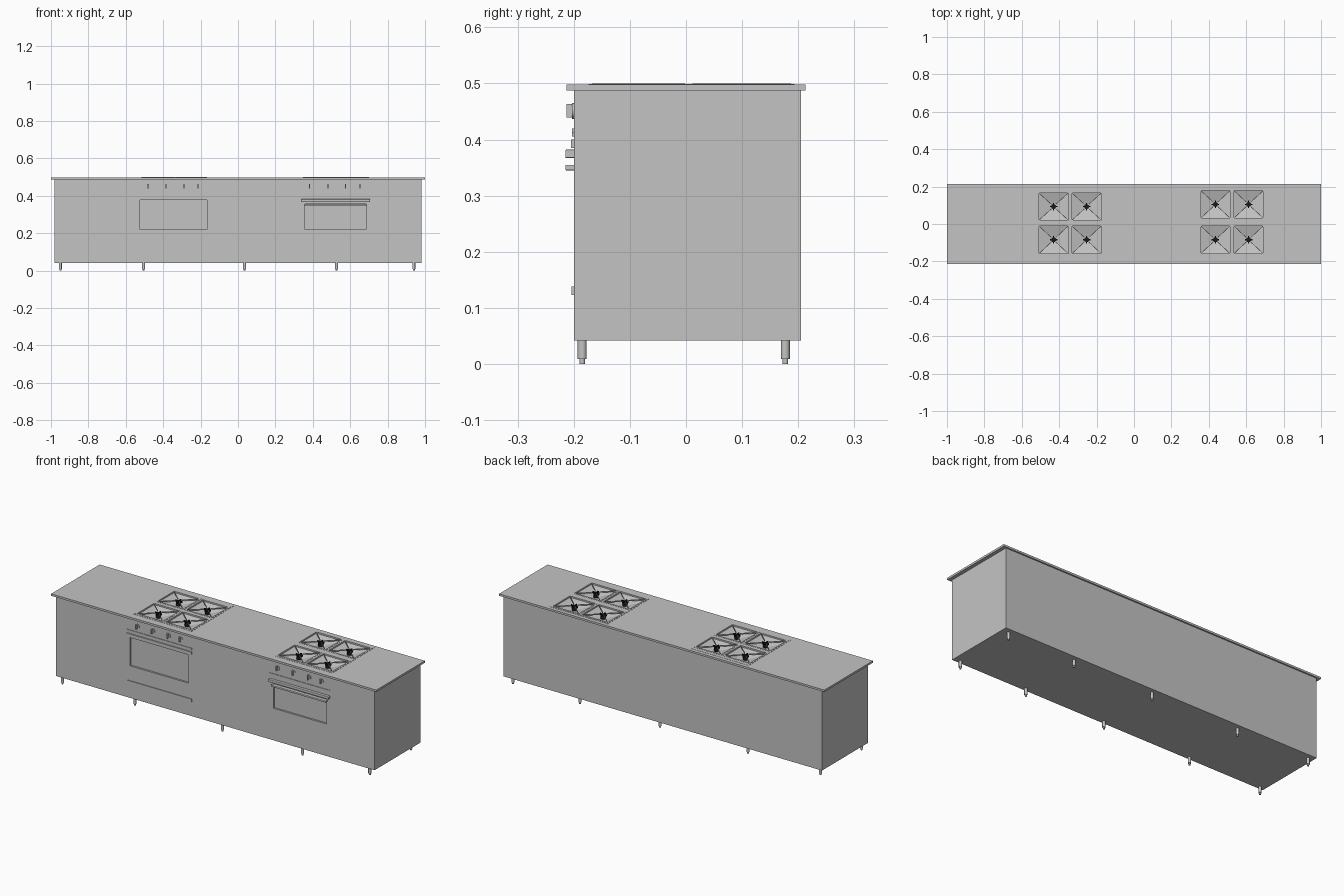
import bpy, bmesh, math
from mathutils import Matrix, Vector

if "Cube" in bpy.data.objects:
    bpy.data.objects.remove(bpy.data.objects["Cube"], do_unlink=True)


def material(name, rgb):
    m = bpy.data.materials.new(name)
    m.use_nodes = True
    m.diffuse_color = (*rgb, 1)
    m.node_tree.nodes["Principled BSDF"].inputs["Base Color"].default_value = (*rgb, 1)
    return m


STEEL = material("brushed steel grey", (0.55, 0.55, 0.55))
BLACK = material("burner black", (0.01, 0.01, 0.01))


def finish(name, bm, mat=STEEL, smooth=False):
    bmesh.ops.recalc_face_normals(bm, faces=bm.faces)
    me = bpy.data.meshes.new(name)
    bm.to_mesh(me)
    bm.free()
    me.materials.append(mat)
    ob = bpy.data.objects.new(name, me)
    bpy.context.collection.objects.link(ob)
    if smooth:
        bpy.ops.object.select_all(action="DESELECT")
        ob.select_set(True)
        bpy.context.view_layer.objects.active = ob
        bpy.ops.object.shade_smooth_by_angle(angle=math.radians(40))
    return ob


def add_box(bm, x0, x1, y0, y1, z0, z1):
    mat = Matrix.Translation(((x0 + x1) / 2, (y0 + y1) / 2, (z0 + z1) / 2))
    return bmesh.ops.create_cube(bm, size=1, matrix=mat @ Matrix.Diagonal((x1 - x0, y1 - y0, z1 - z0, 1)))


def add_cylinder(bm, centre, r, depth, rot=Matrix(), sides=16):
    bmesh.ops.create_cone(bm, cap_ends=True, segments=sides, radius1=r, radius2=r,
                          depth=depth, matrix=Matrix.Translation(centre) @ rot)


def add_blade(bm, a, b, width, z0, z1):
    """Upright bar running between two plan points."""
    d = Vector(b) - Vector(a)
    mid = (Vector(a) + Vector(b)) / 2
    mat = Matrix.Translation((mid.x, mid.y, (z0 + z1) / 2)) @ Matrix.Rotation(math.atan2(d.y, d.x), 4, "Z")
    bmesh.ops.create_cube(bm, size=1, matrix=mat @ Matrix.Diagonal((d.length, width, z1 - z0, 1)))


def add_slab(bm, outer, holes, w0, w1, upright=False):
    """Rectangular plate with rectangular openings, lying flat or facing the front."""
    us = sorted({outer[0], outer[1], *[u for h in holes for u in h[:2]]})
    vs = sorted({outer[2], outer[3], *[v for h in holes for v in h[2:]]})

    def place(u, v, w):
        return (u, w, v) if upright else (u, v, w)

    verts = {(u, v): bm.verts.new(place(u, v, w0)) for u in us for v in vs}
    faces = []
    for ua, ub in zip(us, us[1:]):
        for va, vb in zip(vs, vs[1:]):
            cu, cv = (ua + ub) / 2, (va + vb) / 2
            if not any(h[0] < cu < h[1] and h[2] < cv < h[3] for h in holes):
                faces.append(bm.faces.new([verts[p] for p in ((ua, va), (ub, va), (ub, vb), (ua, vb))]))
    out = bmesh.ops.extrude_face_region(bm, geom=faces, use_keep_orig=True)
    move = [g for g in out["geom"] if isinstance(g, bmesh.types.BMVert)]
    bmesh.ops.translate(bm, verts=move, vec=place(0, 0, w1 - w0))
    bmesh.ops.delete(bm, geom=[v for v in bm.verts if not v.link_faces], context="VERTS")


# Hob layout: outer rim and the four burner cells of each
RIMS = [(-0.52, -0.163, -0.174, 0.193), (0.345, 0.703, -0.174, 0.193)]
BACK_ROWS = [(0.013, 0.173), (0.024, 0.186)]
FRONT_ROW = (-0.166, -0.003)
hobs = []
for rim, back in zip(RIMS, BACK_ROWS):
    mid = (rim[0] + rim[1]) / 2
    columns = [(rim[0] + 0.004, mid - 0.002), (mid + 0.002, rim[1] - 0.004)]
    hobs.append([(*c, *r) for c in columns for r in (FRONT_ROW, back)])
cells = hobs[0] + hobs[1]

# Worktop with burner openings
bm = bmesh.new()
add_slab(bm, (-1, 1, -0.213, 0.213), cells, 0.487, 0.498)
finish("worktop", bm)

# Cabinet box, open under the worktop
bm = bmesh.new()
add_box(bm, -0.98, 0.98, -0.19, 0.205, 0.042, 0.487)
bm.faces.ensure_lookup_table()
top = max(bm.faces, key=lambda f: f.calc_center_median().z)
bmesh.ops.delete(bm, geom=[top], context="FACES_ONLY")
finish("cabinet_body", bm)

# Front panel with recessed oven windows
WINDOWS = [(-0.525, -0.165, 0.22, 0.377), (0.358, 0.685, 0.22, 0.357)]
bm = bmesh.new()
add_slab(bm, (-0.98, 0.98, 0.042, 0.487), WINDOWS, -0.20, -0.19, upright=True)
finish("front_panel", bm)

# Hob rims, sunken pans, grates and burners
for side, rim, hob in zip(("right", "left"), RIMS, hobs):
    bm = bmesh.new()
    add_slab(bm, rim, hob, 0.498, 0.499)
    finish(side + "_hob_rim", bm)

    pans, grate, burners = bmesh.new(), bmesh.new(), bmesh.new()
    for x0, x1, y0, y1 in hob:
        cx, cy = (x0 + x1) / 2, (y0 + y1) / 2
        s = 0.012
        corners = [(x0, y0), (x1, y0), (x1, y1), (x0, y1)]
        floor = [(cx - s, cy - s), (cx + s, cy - s), (cx + s, cy + s), (cx - s, cy + s)]
        hi = [pans.verts.new((*p, 0.49)) for p in corners]
        lo = [pans.verts.new((*p, 0.47)) for p in floor]
        pans.faces.new(lo)
        for i in range(4):
            j = (i + 1) % 4
            pans.faces.new((hi[i], hi[j], lo[j], lo[i]))
            add_blade(grate, corners[i], floor[i], 0.003, 0.493, 0.4995)
        add_slab(grate, (x0, x1, y0, y1), [(x0 + 0.008, x1 - 0.008, y0 + 0.008, y1 - 0.008)], 0.492, 0.5)
        add_cylinder(burners, (cx, cy, 0.481), 0.013, 0.022)
        add_blade(burners, (cx - 0.02, cy), (cx + 0.02, cy), 0.006, 0.488, 0.497)
        add_blade(burners, (cx, cy - 0.02), (cx, cy + 0.02), 0.006, 0.488, 0.497)
    # Pans are open sheets, facing up
    for f in pans.faces:
        f.normal_update()
    ob = finish(side + "_hob_pans", pans)
    if ob.data.polygons[0].normal.z < 0:
        ob.data.flip_normals()
    finish(side + "_hob_grate", grate)
    finish(side + "_hob_burners", burners, BLACK, True)

# Control knobs: round base with an upright grip
KNOB_X = [(-0.48, -0.385, -0.289, -0.214), (0.382, 0.481, 0.575, 0.652)]
turn = Matrix.Rotation(math.pi / 2, 4, "X")
for side, xs in zip(("right", "left"), KNOB_X):
    bm = bmesh.new()
    for x in xs:
        add_cylinder(bm, (x, -0.2015, 0.451), 0.014, 0.003, turn, 20)
        add_box(bm, x - 0.003, x + 0.003, -0.213, -0.202, 0.439, 0.463)
    finish(side + "_knobs", bm, STEEL, True)


# Trims and handles, as x range, z range and reach from the panel
BARS = {
    "right_oven_trim": (-0.543, -0.143, 0.412, 0.42, 0.003),
    "right_oven_handle": (-0.543, -0.143, 0.385, 0.4, 0.005),
    "right_drawer_handle": (-0.543, -0.143, 0.123, 0.138, 0.004),
    "left_oven_trim": (0.337, 0.707, 0.405, 0.413, 0.003),
    "left_oven_handle": (0.337, 0.707, 0.367, 0.382, 0.015),
    "left_oven_lip": (0.352, 0.69, 0.345, 0.355, 0.015),
}
for name, (x0, x1, z0, z1, reach) in BARS.items():
    bm = bmesh.new()
    add_box(bm, x0, x1, -0.2 - reach, -0.195, z0, z1)
    ob = finish(name, bm)
    if reach > 0.01:
        bevel = ob.modifiers.new("Soft edges", "BEVEL")
        bevel.width, bevel.segments = 0.002, 2

# Legs with narrower adjustable feet
for row, y in (("front", -0.185), ("back", 0.177)):
    bm = bmesh.new()
    for x in (-0.95, -0.505, 0.035, 0.527, 0.94):
        add_cylinder(bm, (x, y, 0.026), 0.008, 0.034)
        add_cylinder(bm, (x, y, 0.005), 0.005, 0.01)
    finish(row + "_legs", bm, STEEL, True)
